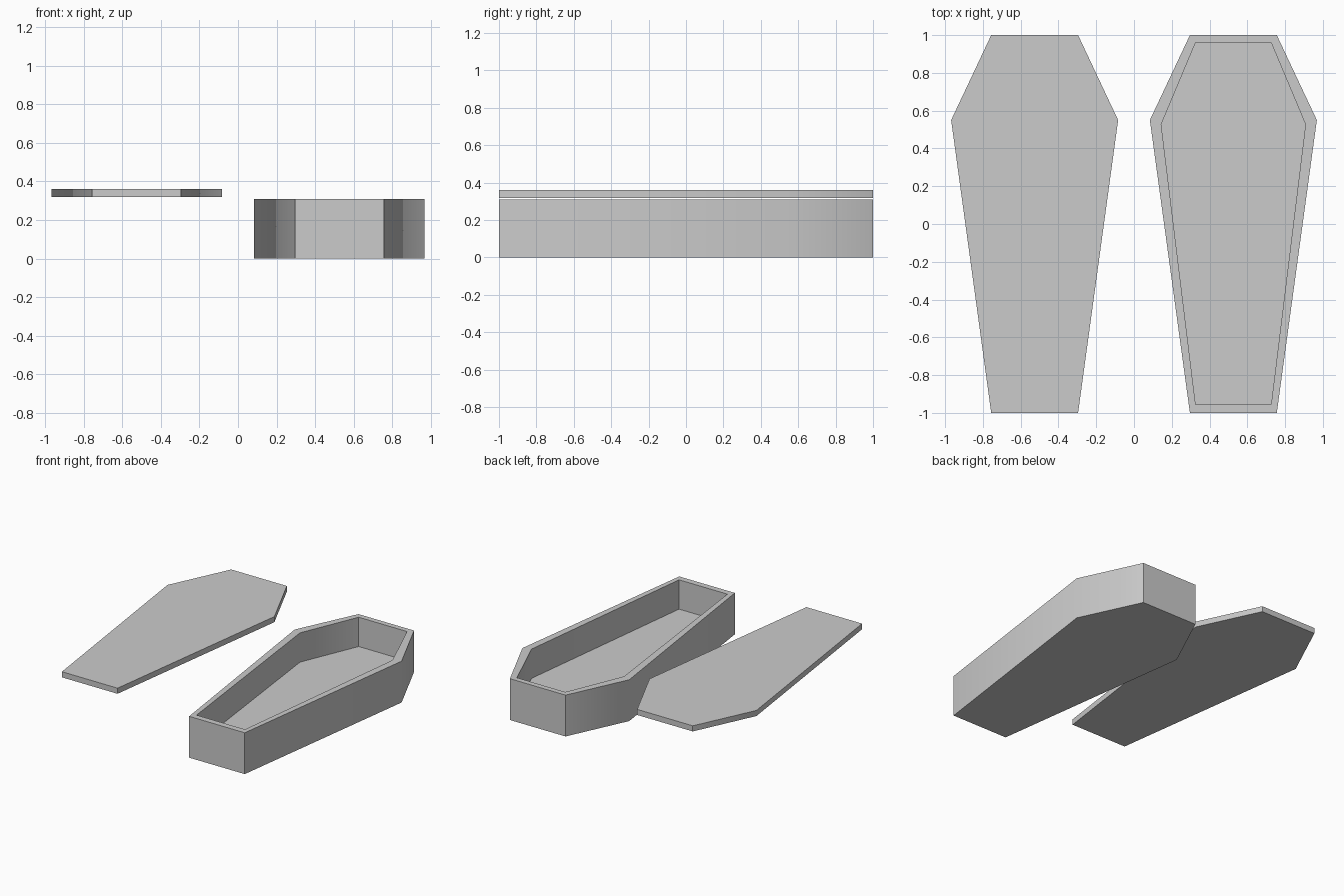
import bpy, bmesh
from math import radians

if "Cube" in bpy.data.objects:
    bpy.data.objects.remove(bpy.data.objects["Cube"])


def outline(end, wide, foot, shoulder, head):
    """Right half of the six-sided outline, mirrored to a full loop."""
    half = [(end, foot), (wide, shoulder), (end, head)]
    return half + [(-x, y) for x, y in reversed(half)]


def build(name, x, loops):
    """Join a stack of (outline, z) loops with side walls and cap both ends."""
    bm = bmesh.new()
    rings = [[bm.verts.new((px, py, z)) for px, py in pts] for pts, z in loops]
    for a, b in zip(rings, rings[1:]):
        for i in range(len(a)):
            j = (i + 1) % len(a)
            bm.faces.new((a[i], a[j], b[j], b[i]))
    bm.faces.new(rings[0][::-1])
    bm.faces.new(rings[-1])
    bmesh.ops.recalc_face_normals(bm, faces=bm.faces)
    mesh = bpy.data.meshes.new(name)
    bm.to_mesh(mesh)
    bm.free()
    obj = bpy.data.objects.new(name, mesh)
    obj.location.x = x
    bpy.context.collection.objects.link(obj)
    # shoulders are softly shaded, all other corners stay sharp
    bpy.ops.object.select_all(action='DESELECT')
    obj.select_set(True)
    bpy.context.view_layer.objects.active = obj
    bpy.ops.object.shade_smooth_by_angle(angle=radians(40))
    return obj


outer = outline(0.23, 0.442, -1.0, 0.55, 1.0)
inner = outline(0.20, 0.382, -0.955, 0.527, 0.96)

# hollow box: outside wall, rim, inside wall, floor
build("coffin_box", 0.526, [(outer, 0), (outer, 0.309), (inner, 0.309), (inner, 0.09)])

# flat lid lying beside the box at rim height
build("coffin_lid", -0.526, [(outer, 0.319), (outer, 0.361)])
